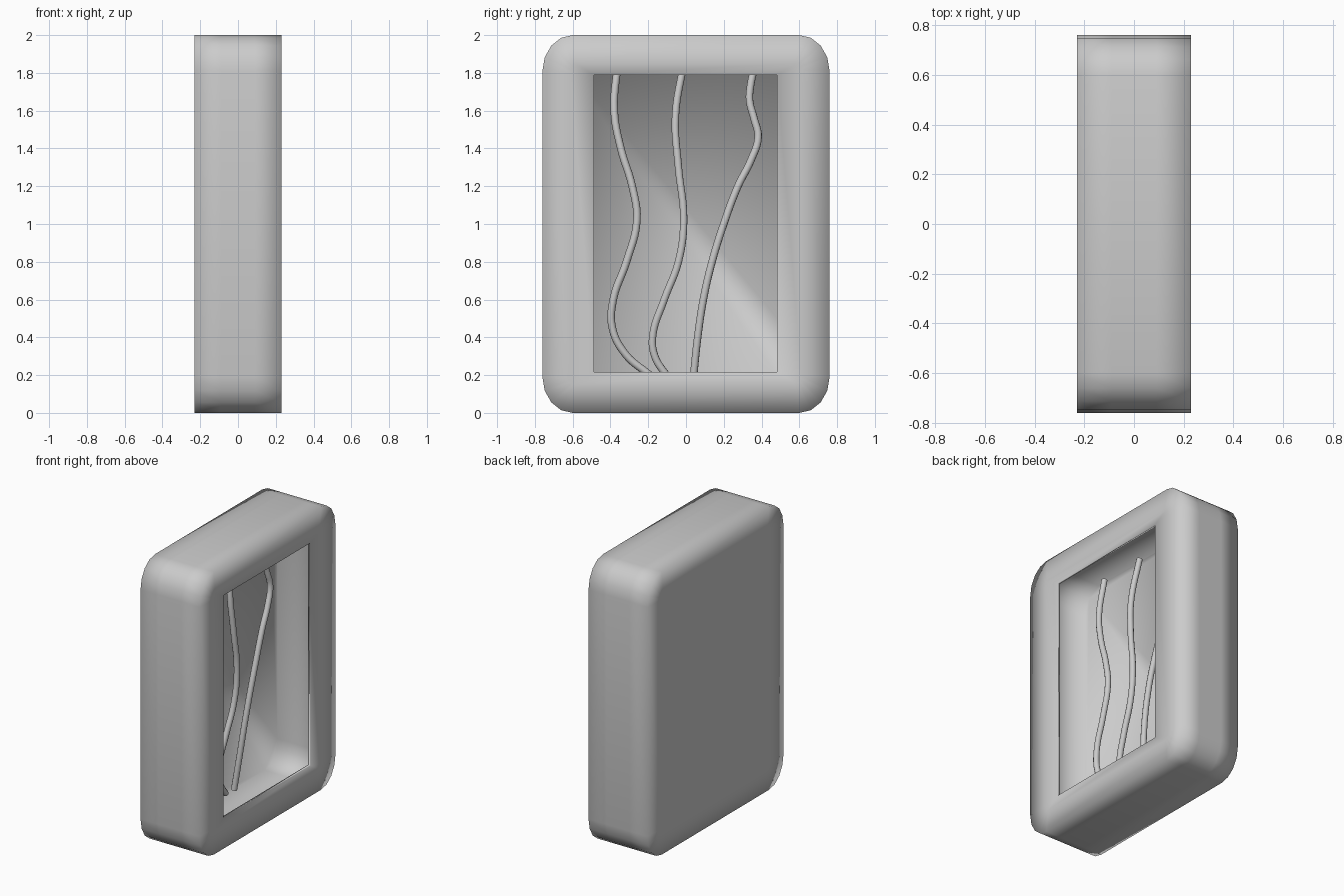
import bpy, bmesh, math

if "Cube" in bpy.data.objects:
    bpy.data.objects.remove(bpy.data.objects["Cube"])

grey = bpy.data.materials.new("warm_grey")
grey.diffuse_color = (0.6, 0.6, 0.6, 1)
grey.use_nodes = True
grey.node_tree.nodes["Principled BSDF"].inputs["Base Color"].default_value = grey.diffuse_color


def ring(bm, x, hy, hz, ry, rz, cy=0.0, cz=1.0, seg=4):
    """Rounded rectangle of vertices in the yz plane."""
    verts = []
    for i, (sy, sz) in enumerate([(1, 1), (-1, 1), (-1, -1), (1, -1)]):
        for k in range(seg + 1):
            a = math.radians(90 * i + 90 * k / seg)
            verts.append(bm.verts.new((x, cy + sy * (hy - ry) + ry * math.cos(a),
                                       cz + sz * (hz - rz) + rz * math.sin(a))))
    return verts


def shell(name, t=0.02):
    """Hollow thin-walled case with a rectangular window on the +x side."""
    bm = bmesh.new()
    hy, hz, ry, rz, d = 0.76, 1.0, 0.16, 0.19, 0.15
    inset = (hy - d, hz - d, 0.03, 0.05)
    window = (0.485, 0.787, 0, 0, -0.003, 1.003)
    # outside, back to front
    rings = [ring(bm, -0.23, *inset)]
    rings += [ring(bm, x, hy, hz, ry, rz) for x in (-0.23, -0.09, 0.09, 0.23)]
    rings.append(ring(bm, 0.23, *inset))
    # window rim
    rings += [ring(bm, x, *window) for x in (0.23, 0.23 - t)]
    # inside, front to back
    rings += [ring(bm, x, hy - t, hz - t, ry - t, rz - t) for x in (0.23 - t, -0.23 + t)]
    for a, b in zip(rings, rings[1:]):
        n = len(a)
        for i in range(n):
            j = (i + 1) % n
            bm.faces.new((a[i], a[j], b[j], b[i]))
    bm.faces.new(rings[0])
    bm.faces.new(rings[-1])
    bmesh.ops.remove_doubles(bm, verts=bm.verts[:], dist=0.0001)
    bmesh.ops.recalc_face_normals(bm, faces=bm.faces[:])
    for f in bm.faces:
        f.smooth = True
    me = bpy.data.meshes.new(name)
    bm.to_mesh(me)
    bm.free()
    me.materials.append(grey)
    bpy.context.collection.objects.link(bpy.data.objects.new(name, me))


def wavy_rod(name, pts, r=0.02):
    cu = bpy.data.curves.new(name, 'CURVE')
    cu.dimensions = '3D'
    cu.bevel_depth = r
    cu.bevel_resolution = 3
    cu.resolution_u = 6
    cu.use_fill_caps = True
    sp = cu.splines.new('BEZIER')
    sp.bezier_points.add(len(pts) - 1)
    for p, (y, z) in zip(sp.bezier_points, pts):
        # rods bow gently forward at mid height
        p.co = (-0.055 * ((z - 1) / 0.86) ** 2, y, z)
        p.handle_left_type = p.handle_right_type = 'AUTO'
    cu.materials.append(grey)
    bpy.context.collection.objects.link(bpy.data.objects.new(name, cu))


shell("hollow_case")

# three wavy rods hanging inside the case
wavy_rod("left_rod", [(-0.36, 1.86), (-0.38, 1.6), (-0.345, 1.4), (-0.285, 1.2), (-0.26, 1.02),
                      (-0.315, 0.8), (-0.385, 0.6), (-0.39, 0.45), (-0.32, 0.31), (-0.21, 0.215),
                      (-0.12, 0.15)])
wavy_rod("middle_rod", [(-0.01, 1.86), (-0.056, 1.57), (-0.04, 1.3), (-0.012, 1.02), (-0.04, 0.8),
                        (-0.115, 0.6), (-0.177, 0.4), (-0.165, 0.3), (-0.115, 0.215), (-0.06, 0.15)])
wavy_rod("right_rod", [(0.37, 1.86), (0.34, 1.72), (0.337, 1.65), (0.36, 1.56), (0.382, 1.46),
                       (0.345, 1.34), (0.275, 1.2), (0.2, 1.0), (0.138, 0.8), (0.092, 0.6),
                       (0.062, 0.4), (0.035, 0.14)])
